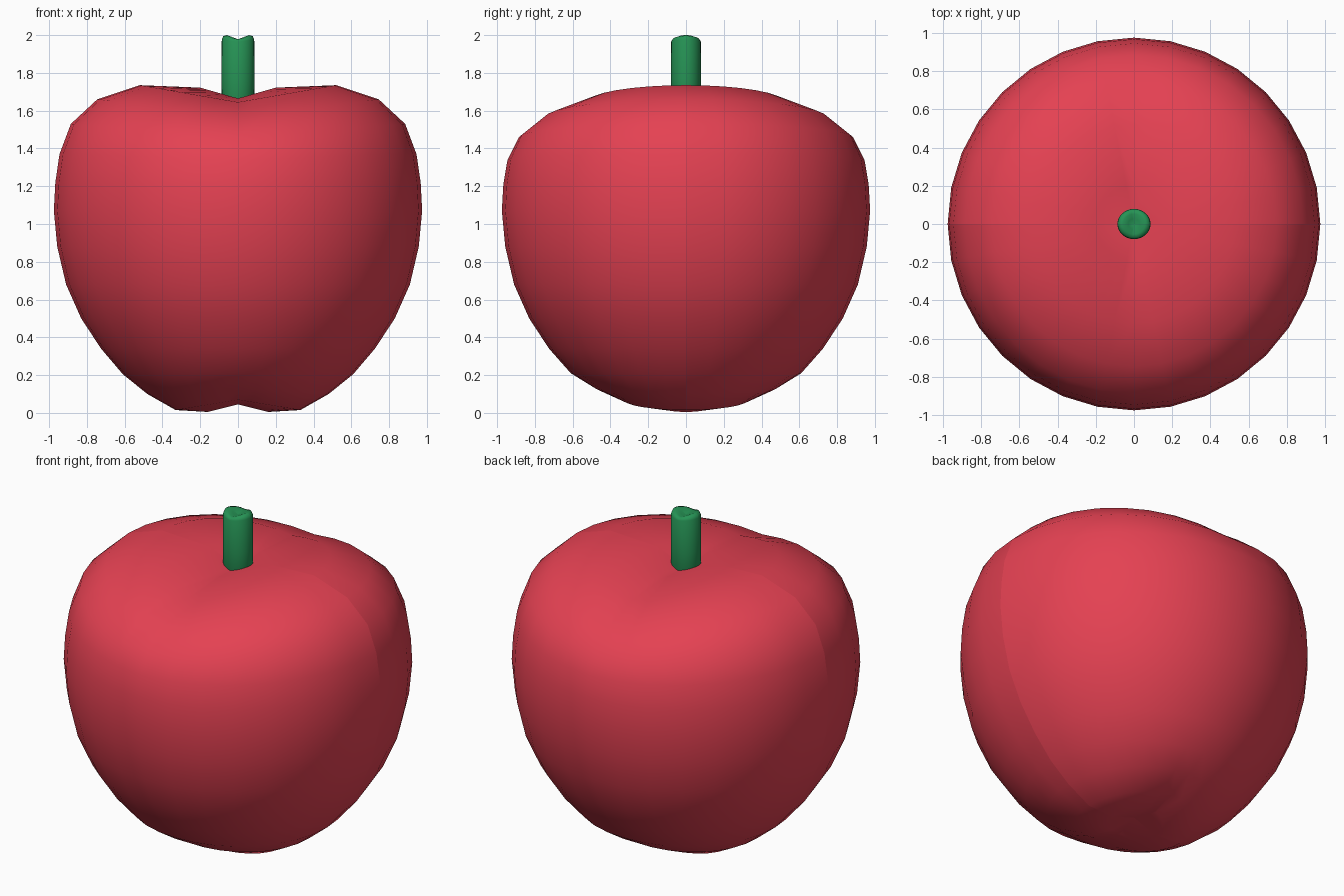
import bpy, bmesh, math

if "Cube" in bpy.data.objects:
    bpy.data.objects.remove(bpy.data.objects["Cube"])


def material(name, rgb):
    m = bpy.data.materials.new(name)
    m.diffuse_color = (*rgb, 1)
    m.use_nodes = True
    m.node_tree.nodes["Principled BSDF"].inputs["Base Color"].default_value = m.diffuse_color
    return m


def lobed_solid(name, rows, segs, sy, mat):
    """Front half of a two-lobed turned solid, mirrored in y with an open seam.
    Each row: radius, height along x (lobe), height along y (valley)."""
    bm = bmesh.new()
    rings = []
    for r, zx, zy in rows:
        if r == 0:
            rings.append([bm.verts.new((0, 0, zx))] * (segs + 1))
            continue
        ring = []
        for i in range(segs + 1):
            a = math.pi + math.pi * i / segs
            w = abs(math.cos(a))
            y = 0 if i in (0, segs) else r * sy * math.sin(a)
            ring.append(bm.verts.new((r * math.cos(a), y, zy + (zx - zy) * w)))
        rings.append(ring)
    for lo, hi in zip(rings, rings[1:]):
        for i in range(segs):
            vs = list(dict.fromkeys((lo[i], lo[i + 1], hi[i + 1], hi[i])))
            bm.faces.new(vs)
    me = bpy.data.meshes.new(name)
    bm.to_mesh(me)
    bm.free()
    me.materials.append(mat)
    me.shade_smooth()
    ob = bpy.data.objects.new(name, me)
    bpy.context.collection.objects.link(ob)
    mod = ob.modifiers.new("mirror", "MIRROR")
    mod.use_axis = (False, True, False)
    mod.use_mirror_merge = False
    return ob


red = material("apple red", (0.78, 0.053, 0.085))
green = material("stem green", (0.019, 0.29, 0.09))

# Fruit: lobed top and bottom, dimpled at both poles
lobed_solid("fruit", [
    (0, 0.06, 0.06), (0.16, 0.005, 0.045), (0.33, 0.015, 0.07),
    (0.48, 0.10, 0.13), (0.61, 0.205, 0.21), (0.725, 0.34, 0.34),
    (0.83, 0.50, 0.50), (0.91, 0.68, 0.68), (0.957, 0.88, 0.88),
    (0.975, 1.07, 1.07), (0.967, 1.22, 1.21), (0.945, 1.37, 1.34),
    (0.885, 1.53, 1.46), (0.745, 1.66, 1.565), (0.52, 1.735, 1.645),
    (0.2, 1.722, 1.665), (0, 1.65, 1.65)], 16, 1.0, red)

# Stem: small cylinder with a saddle-shaped top
lobed_solid("stem", [
    (0, 1.55, 1.55), (0.07, 1.55, 1.55), (0.085, 1.57, 1.57),
    (0.087, 1.77, 1.77), (0.086, 1.975, 1.965), (0.078, 1.995, 1.978),
    (0.058, 2.0, 1.978), (0.03, 1.987, 1.976), (0, 1.972, 1.972)], 16, 0.91, green)
